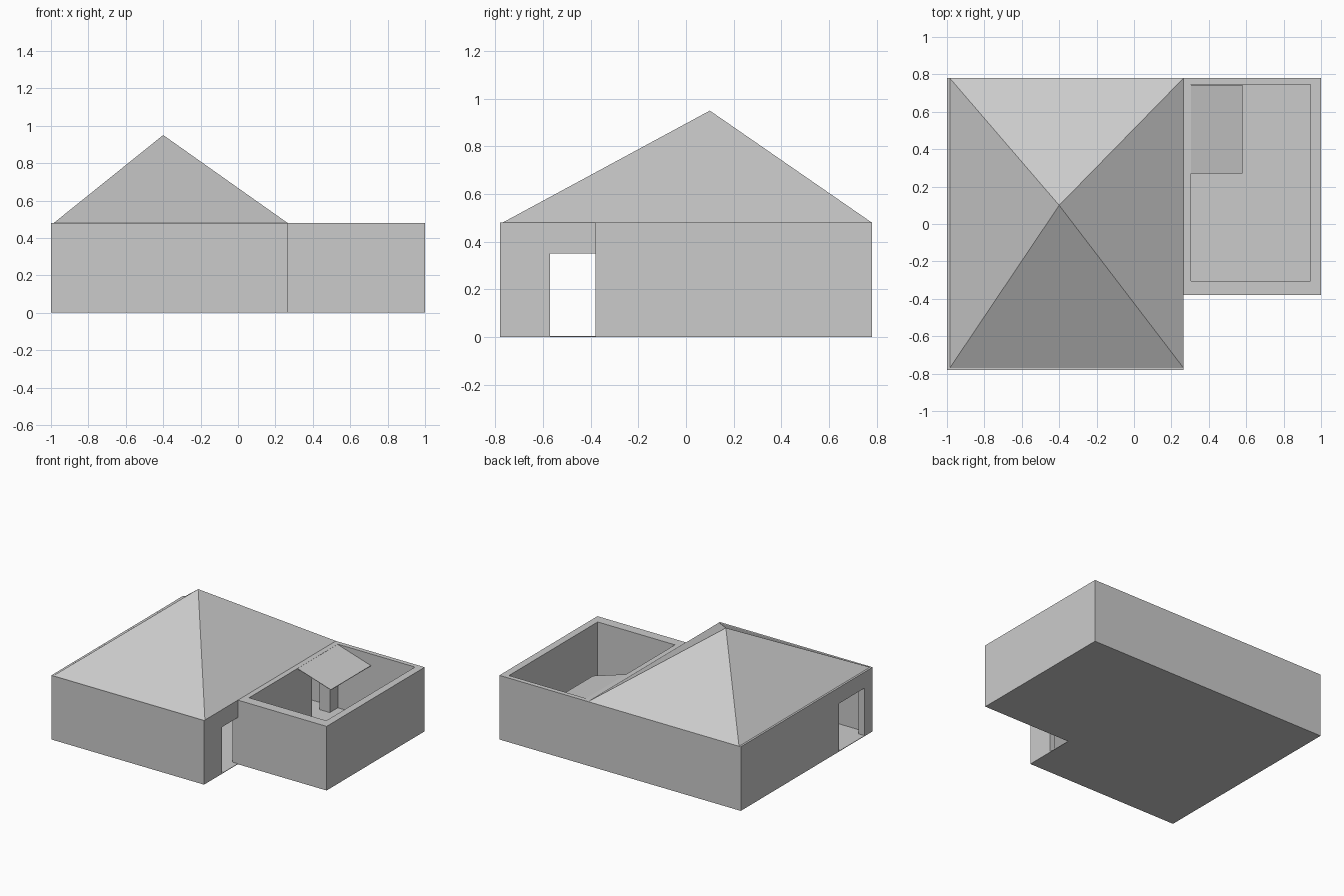
import bpy, bmesh

if "Cube" in bpy.data.objects:
    bpy.data.objects.remove(bpy.data.objects["Cube"])

H = 0.48          # wall height
X0, XM, X1 = -1.0, 0.265, 1.0     # left, shared wall, right
Y0, YC, Y1 = -0.78, -0.38, 0.78   # house front, courtyard front, back


def mesh_object(name, bm):
    bmesh.ops.recalc_face_normals(bm, faces=bm.faces)
    me = bpy.data.meshes.new(name)
    bm.to_mesh(me)
    bm.free()
    ob = bpy.data.objects.new(name, me)
    bpy.context.collection.objects.link(ob)
    return ob


def add_box(bm, x, y, z):
    vs = bmesh.ops.create_cube(bm, size=1)["verts"]
    for v in vs:
        v.co = [r[0] if c < 0 else r[1] for c, r in zip(v.co, (x, y, z))]


def box(name, x, y, z=(0, H)):
    bm = bmesh.new()
    add_box(bm, x, y, z)
    return mesh_object(name, bm)


def side_wall(name, x, y, doors):
    """Wall running along y with door openings given as (y0, y1, height)."""
    bm = bmesh.new()
    start = y[0]
    for d0, d1, top in doors:
        add_box(bm, x, (start, d0), (0, H))
        add_box(bm, x, (d0, d1), (top, H))
        start = d1
    add_box(bm, x, (start, y[1]), (0, H))
    return mesh_object(name, bm)


# Floors
box("house_floor", (X0, XM), (Y0, Y1), (0, 0.004))
box("courtyard_floor", (XM, X1), (YC, Y1), (0, 0.004))

# House walls
yard_door = (0.44, 0.65, 0.35)
box("house_front_wall", (X0, XM), (Y0, Y0 + 0.04))
box("house_back_wall", (X0, XM), (Y1 - 0.035, Y1))
side_wall("house_left_wall", (X0, X0 + 0.05), (Y0 + 0.04, Y1 - 0.035),
          [(-0.685, -0.38, 0.36)])
side_wall("house_right_wall", (XM - 0.043, XM), (Y0 + 0.04, Y1 - 0.035),
          [(-0.57, YC, 0.35), yard_door])

# Courtyard walls
side_wall("courtyard_left_wall", (XM, 0.305), (-0.305, 0.745), [yard_door])
box("courtyard_front_wall", (XM, X1), (YC, -0.305))
box("courtyard_right_wall", (0.945, X1), (-0.305, 0.745))
box("courtyard_back_wall", (XM, X1), (0.745, Y1))

# Off-centre pyramid roof
bm = bmesh.new()
base = [bm.verts.new((x, y, H)) for x, y in
        ((-0.985, -0.77), (XM, -0.77), (XM, Y1), (-0.985, Y1))]
apex = bm.verts.new((-0.4, 0.1, 0.95))
bm.faces.new(base)
for i in range(4):
    bm.faces.new((base[i], base[(i + 1) % 4], apex))
mesh_object("roof", bm)

# Sloping awning over the courtyard door
bm = bmesh.new()
add_box(bm, (0.305, 0.58), (0.27, 0.743), (0.475, 0.479))
for v in bm.verts:
    if v.co.x > 0.5:
        v.co.z -= 0.085
mesh_object("awning", bm)
